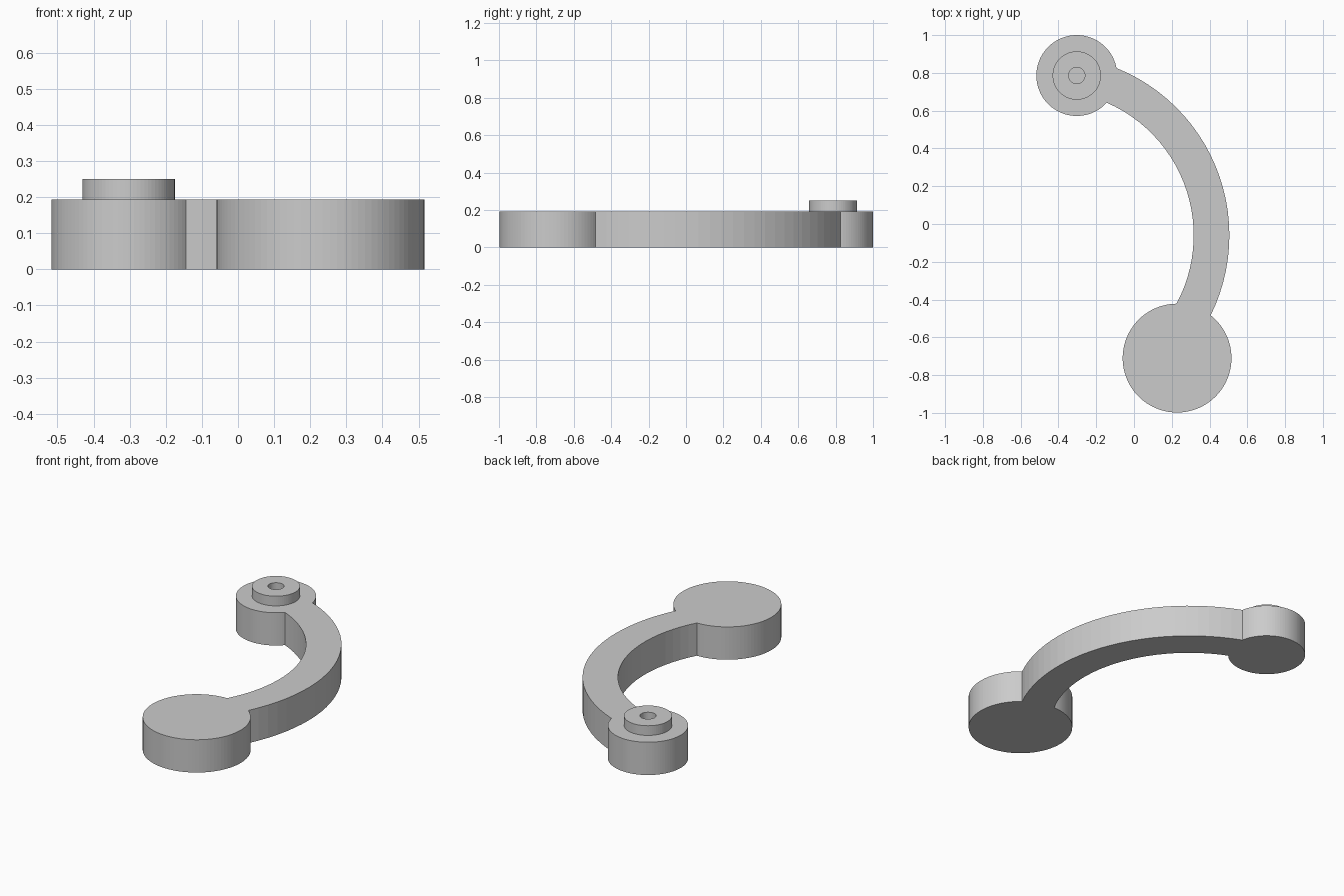
import bpy, bmesh, math
from mathutils import Vector
from mathutils.geometry import intersect_sphere_sphere_2d

cube = bpy.data.objects.get("Cube")
if cube:
    bpy.data.objects.remove(cube, do_unlink=True)

# One flat grey
grey = bpy.data.materials.new("plain grey")
grey.use_nodes = True
COLOUR = (0.6, 0.6, 0.6, 1)
grey.diffuse_color = COLOUR
grey.node_tree.nodes["Principled BSDF"].inputs["Base Color"].default_value = COLOUR

THICK = 0.193
small_c, small_r = Vector((-0.303, 0.786)), 0.214
big_c, big_r = Vector((0.228, -0.71)), 0.288
arm_c, inner_r, outer_r = Vector((-0.45, -0.06)), 0.766, 0.955


def finish(name, bm):
    bmesh.ops.recalc_face_normals(bm, faces=bm.faces)
    mesh = bpy.data.meshes.new(name)
    bm.to_mesh(mesh)
    bm.free()
    mesh.materials.append(grey)
    obj = bpy.data.objects.new(name, mesh)
    bpy.context.collection.objects.link(obj)


def extrude(bm, faces, height):
    grown = bmesh.ops.extrude_face_region(bm, geom=faces)["geom"]
    verts = [v for v in grown if isinstance(v, bmesh.types.BMVert)]
    bmesh.ops.translate(bm, verts=verts, vec=(0, 0, height))


def arc(centre, radius, start, end, ccw, step):
    """Points from start up to, but not including, end."""
    a, b = (math.atan2(p.y - centre.y, p.x - centre.x) for p in (start, end))
    sweep = (b - a) % math.tau if ccw else -((a - b) % math.tau)
    n = max(2, round(abs(sweep) / math.radians(step)))
    return [centre + radius * Vector((math.cos(a + sweep * i / n),
                                      math.sin(a + sweep * i / n))) for i in range(n)]


def corner(radius, disc_c, disc_r, axis):
    hits = intersect_sphere_sphere_2d(arm_c, radius, disc_c, disc_r)
    return max((Vector(p) for p in hits), key=lambda p: p[axis])


# Curved arm running into the two round ends, as one outline
small_out = corner(outer_r, small_c, small_r, 0)
small_in = corner(inner_r, small_c, small_r, 0)
big_out = corner(outer_r, big_c, big_r, 1)
big_in = corner(inner_r, big_c, big_r, 1)
outline = (arc(small_c, small_r, small_out, small_in, True, 4)
           + arc(arm_c, inner_r, small_in, big_in, False, 3.75)
           + arc(big_c, big_r, big_in, big_out, True, 4)
           + arc(arm_c, outer_r, big_out, small_out, True, 3.75))
bm = bmesh.new()
face = bm.faces.new([bm.verts.new((p.x, p.y, 0)) for p in outline])
extrude(bm, [face], THICK)
finish("curved_arm", bm)

# Raised ring with a central hole on the small end
bm = bmesh.new()
SIDES = 72
rings = [[bm.verts.new((small_c.x + r * math.cos(math.tau * i / SIDES),
                        small_c.y + r * math.sin(math.tau * i / SIDES), THICK))
          for i in range(SIDES)] for r in (0.043, 0.128)]
inner, outer = rings
faces = [bm.faces.new((inner[i - 1], outer[i - 1], outer[i], inner[i])) for i in range(SIDES)]
extrude(bm, faces, 0.057)
# The ring sits on the arm, so its underside is not needed
under = [f for f in bm.faces if all(v.co.z < THICK + 0.001 for v in f.verts)]
bmesh.ops.delete(bm, geom=under, context="FACES")
finish("pivot_ring", bm)
